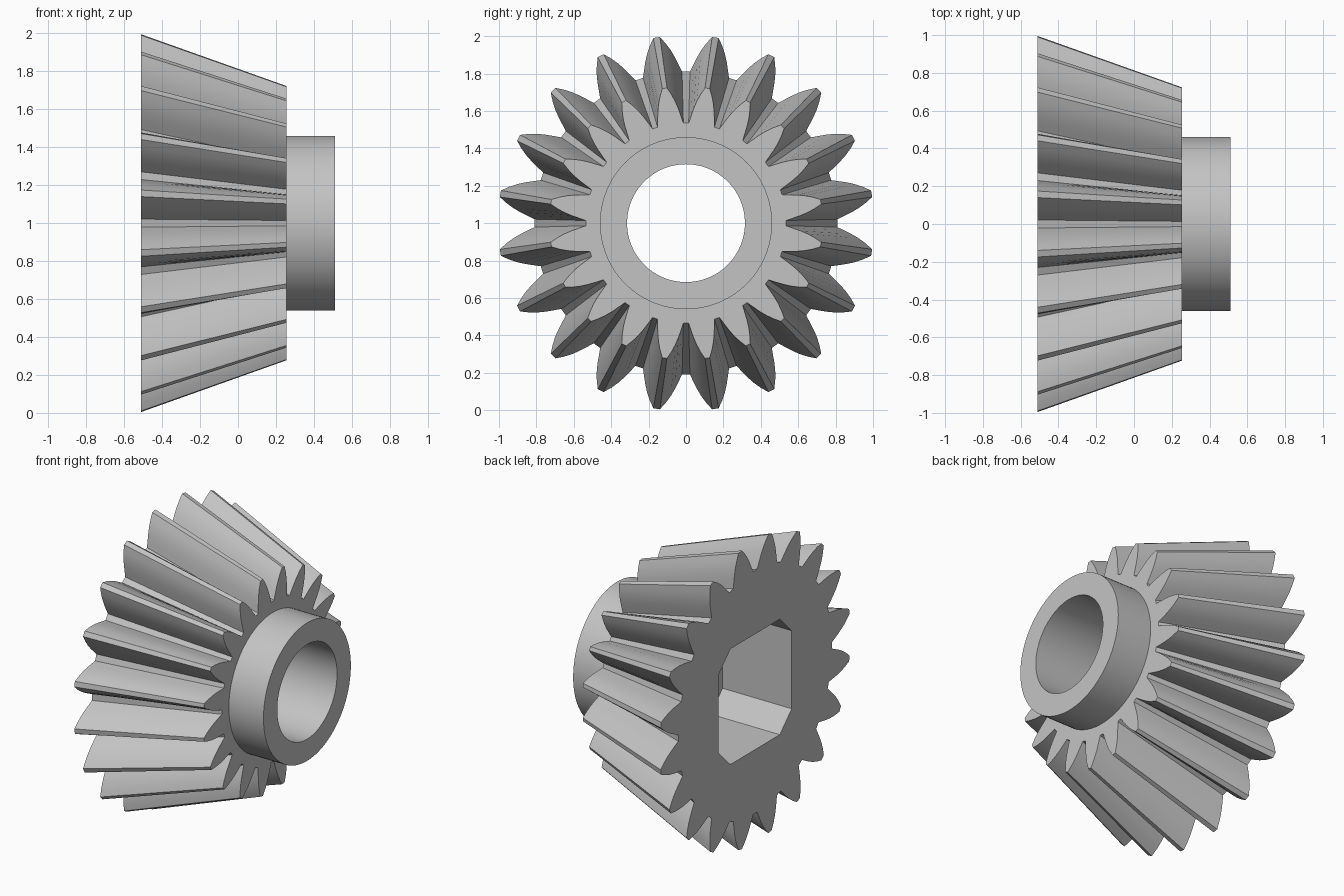
import bpy, bmesh, math
from mathutils import Vector

cube = bpy.data.objects.get("Cube")
if cube:
    bpy.data.objects.remove(cube)

TEETH = 20
BACK, SHOULDER, END, SOCKET_END = -0.51, 0.255, 0.51, 0.0

steel = bpy.data.materials.new("steel_grey")
steel.use_nodes = True
grey = (0.55, 0.55, 0.55, 1)
steel.diffuse_color = grey
steel.node_tree.nodes["Principled BSDF"].inputs["Base Color"].default_value = grey


def polar(r, deg):
    a = math.radians(deg)
    return r * math.cos(a), r * math.sin(a)


def circle(r, n=96):
    return [polar(r, 360 * i / n) for i in range(n)]


def tooth_outline(root, tip):
    """Gear outline: (height fraction, half angle) flank mirrored per tooth."""
    flank = [(0, 7.5), (0.2, 6.3), (0.4, 5.2), (0.6, 4.0), (0.8, 2.6), (1, 1.0)]
    side = [(h, -a) for h, a in flank] + flank[::-1]
    pitch = 360 / TEETH
    return [polar(root + (tip - root) * h, (k + 0.5) * pitch + a)
            for k in range(TEETH) for h, a in side]


def socket_outline(half=0.385, flat=0.26):
    """Square with cut corners."""
    quarter = [Vector((half, -flat)), Vector((half, flat))]
    pts = []
    for k in range(4):
        c, s = math.cos(k * math.pi / 2), math.sin(k * math.pi / 2)
        pts += [(p.x * c - p.y * s, p.x * s + p.y * c) for p in quarter]
    return pts


def ring(bm, pts, x):
    verts = [bm.verts.new((x, y, z + 1)) for y, z in pts]
    edges = [bm.edges.new((v, verts[i - 1])) for i, v in enumerate(verts)]
    return verts, edges


def wall(bm, a, b):
    """Quads between two rings with equal counts."""
    va, vb = a[0], b[0]
    for i in range(len(va)):
        bm.faces.new((va[i - 1], va[i], vb[i], vb[i - 1]))


def flat_ring(bm, outer, inner):
    """Flat annular face between two rings on one plane."""
    bmesh.ops.triangle_fill(bm, use_beauty=True, use_dissolve=False,
                            edges=outer[1] + inner[1], normal=(1, 0, 0))


def finish(bm, name):
    bmesh.ops.recalc_face_normals(bm, faces=bm.faces)
    mesh = bpy.data.meshes.new(name)
    bm.to_mesh(mesh)
    bm.free()
    obj = bpy.data.objects.new(name, mesh)
    bpy.context.collection.objects.link(obj)
    mesh.materials.append(steel)
    bpy.ops.object.select_all(action='DESELECT')
    obj.select_set(True)
    bpy.context.view_layer.objects.active = obj
    bpy.ops.object.shade_smooth_by_angle(angle=math.radians(25))


# Toothed cone with the keyed socket in its back
bm = bmesh.new()
large = ring(bm, tooth_outline(0.81, 1.005), BACK)
small = ring(bm, tooth_outline(0.535, 0.73), SHOULDER)
seat = ring(bm, circle(0.46), SHOULDER)
mouth = ring(bm, socket_outline(), BACK)
floor = ring(bm, socket_outline(), SOCKET_END)
wall(bm, large, small)
wall(bm, mouth, floor)
flat_ring(bm, large, mouth)
flat_ring(bm, small, seat)
finish(bm, "toothed_cone")

# Hub collar with the round bore, reaching back to the socket floor
bm = bmesh.new()
base = ring(bm, circle(0.46), SHOULDER)
rim = ring(bm, circle(0.46), END)
bore = ring(bm, circle(0.315), END)
bore_in = ring(bm, circle(0.315), SOCKET_END)
floor = ring(bm, socket_outline(), SOCKET_END)
wall(bm, base, rim)
wall(bm, rim, bore)
wall(bm, bore, bore_in)
flat_ring(bm, floor, bore_in)
finish(bm, "hub_collar")
